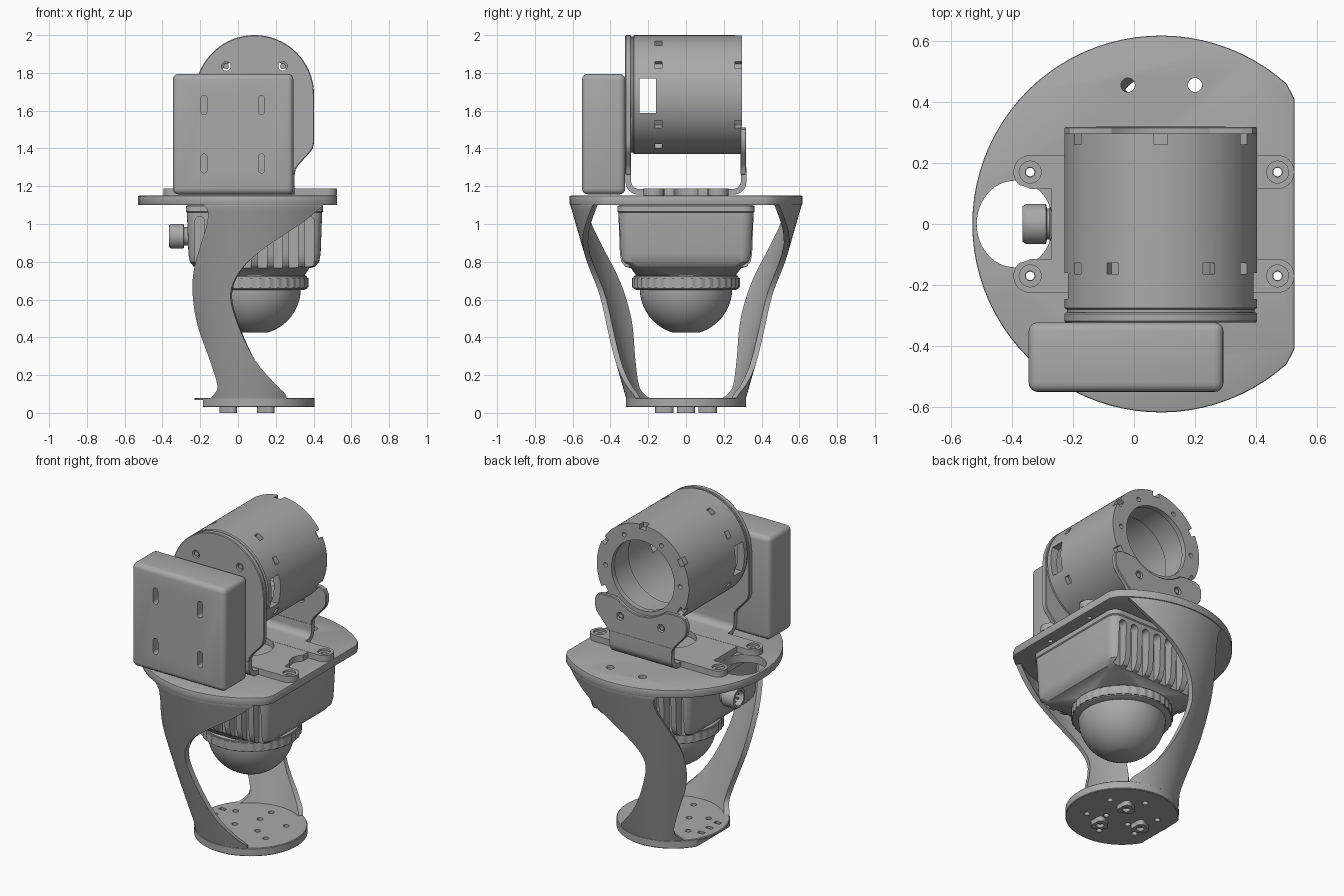
import bpy, bmesh
from math import sin, cos, pi, radians, sqrt
from mathutils import Matrix, Vector

if "Cube" in bpy.data.objects:
    bpy.data.objects.remove(bpy.data.objects["Cube"])

C = 0.0875          # shared centre line in x
HUB = 1.685         # drum axis height

grey = bpy.data.materials.new("plain grey")
grey.use_nodes = True
grey.diffuse_color = (0.4, 0.4, 0.4, 1)
grey.node_tree.nodes["Principled BSDF"].inputs["Base Color"].default_value = (0.4, 0.4, 0.4, 1)


# ---- helpers ----
def place(axis, pts, t):
    order = {"x": lambda a, b: (t, a, b), "y": lambda a, b: (a, t, b), "z": lambda a, b: (a, b, t)}
    return [order[axis](a, b) for a, b in pts]


def circle(a, b, r, n=64, rb=None):
    return [(a + r * cos(2 * pi * i / n), b + (rb or r) * sin(2 * pi * i / n)) for i in range(n)]


def arc(a, b, r, start, end, n=8):
    angles = [radians(start + (end - start) * i / n) for i in range(n + 1)]
    return [(a + r * cos(t), b + r * sin(t)) for t in angles]


def round_rect(a, b, ha, hb, r, n=6):
    pts = []
    for k, (sa, sb) in enumerate(((1, 1), (-1, 1), (-1, -1), (1, -1))):
        pts += arc(a + sa * (ha - r), b + sb * (hb - r), r, 90 * k, 90 * k + 90, n)
    return pts


def loft(bm, rings, closed=False):
    rows = [[bm.verts.new(p) for p in ring] for ring in rings]
    n = len(rows[0])
    for a, b in zip(rows, rows[1:] + rows[:1] if closed else rows[1:]):
        for i in range(n):
            bm.faces.new((a[i], a[(i + 1) % n], b[(i + 1) % n], b[i]))
    if not closed:
        bm.faces.new(rows[0])
        bm.faces.new(rows[-1])


def prism(bm, axis, pts, lo, hi):
    loft(bm, [place(axis, pts, lo), place(axis, pts, hi)])


def lathe(bm, axis, a, b, profile, closed=False, n=64):
    loft(bm, [place(axis, circle(a, b, r, n), t) for r, t in profile], closed)


def rod(bm, axis, a, b, r, lo, hi, n=24):
    prism(bm, axis, circle(a, b, r, n), lo, hi)


def block(bm, lo, hi):
    prism(bm, "z", [(lo[0], lo[1]), (hi[0], lo[1]), (hi[0], hi[1]), (lo[0], hi[1])], lo[2], hi[2])


def make(name, bm):
    bmesh.ops.recalc_face_normals(bm, faces=bm.faces)
    mesh = bpy.data.meshes.new(name)
    bm.to_mesh(mesh)
    bm.free()
    mesh.materials.append(grey)
    ob = bpy.data.objects.new(name, mesh)
    bpy.context.collection.objects.link(ob)
    return ob


def finish(name, bm, cuts=(), bevel=0, segments=2):
    ob = make(name, bm)
    bpy.ops.object.select_all(action="DESELECT")
    ob.select_set(True)
    bpy.context.view_layer.objects.active = ob
    if bevel:
        mod = ob.modifiers.new("bevel", "BEVEL")
        mod.width, mod.segments, mod.limit_method = bevel, segments, "ANGLE"
        mod.angle_limit = radians(50)
        bpy.ops.object.modifier_apply(modifier="bevel")
    for cut in cuts:
        cutter = make("cutter", cut)
        cutter.hide_render = True
        mod = ob.modifiers.new("cut", "BOOLEAN")
        mod.operation, mod.solver, mod.object = "DIFFERENCE", "EXACT", cutter
        mod.use_self = True
        bpy.ops.object.modifier_apply(modifier="cut")
        bpy.data.objects.remove(cutter)
    bpy.ops.object.shade_smooth_by_angle(angle=radians(30))
    return ob


# ---- base disc with bolt holes, cable notch and three feet ----
bm, cut = bmesh.new(), bmesh.new()
prism(bm, "z", circle(C, 0, 0.318, 96), 0.03, 0.08)
for i in range(6):
    t = pi / 3 * i + pi / 6
    rod(cut, "z", C + 0.2 * cos(t), 0.2 * sin(t), 0.017, 0.02, 0.1, 16)
    if i % 2:
        rod(cut, "z", C + 0.09 * cos(t), 0.09 * sin(t), 0.017, 0.02, 0.1, 16)
block(cut, (-0.4, -0.3, 0), (-0.185, 0.3, 0.068))
for y in (-0.08, 0, 0.08):
    block(cut, (-0.18, y - 0.012, 0.06), (-0.14, y + 0.012, 0.1))
finish("base_disc", bm, [cut], 0.004, 1)

bm, cut = bmesh.new(), bmesh.new()
for k in range(3):
    t = pi + 2 * pi / 3 * k
    x, y = C + 0.132 * cos(t), 0.132 * sin(t)
    ring = [(x + (0.046 + 0.007 * cos(3 * (a - t))) * cos(a), y + (0.046 + 0.007 * cos(3 * (a - t))) * sin(a))
            for a in [2 * pi * i / 36 for i in range(36)]]
    prism(bm, "z", ring, 0, 0.035)
    rod(cut, "z", x, y, 0.022, -0.01, 0.02)
finish("feet", bm, [cut])

# ---- swept legs: strips of a cone, as height, left edge, right edge ----
edges = [Vector(p) for p in (
    (1.13, -0.23, 0.475), (1.08, -0.165, 0.43), (1.0, -0.165, 0.33), (0.865, -0.205, 0.13),
    (0.75, -0.235, 0.01), (0.625, -0.24, -0.04), (0.466, -0.215, 0.0), (0.28, -0.15, 0.09),
    (0.15, -0.11, 0.2), (0.1, -0.125, 0.25), (0.05, -0.18, 0.26))]


def smooth_rows(pts, steps=4):
    rows = []
    for i in range(len(pts) - 1):
        p0, p1, p2, p3 = pts[max(i - 1, 0)], pts[i], pts[i + 1], pts[min(i + 2, len(pts) - 1)]
        for k in range(steps):
            t = k / steps
            rows.append(0.5 * (2 * p1 + (p2 - p0) * t + (2 * p0 - 5 * p1 + 4 * p2 - p3) * t ** 2
                               + (3 * p1 - p0 - 3 * p2 + p3) * t ** 3))
    return rows + [pts[-1]]


for name, side in (("front_leg", -1), ("back_leg", 1)):
    bm, rings = bmesh.new(), []
    for z, left, right in smooth_rows(edges):
        r = min(0.315 + (z - 0.07) * 0.289, 0.611)
        outer = [left + (right - left) * i / 12 - C for i in range(13)]
        outer = [(dx, side * sqrt(r * r - dx * dx)) for dx in outer]
        k = (r - 0.03) / r
        inner = [(dx * k, y * k) for dx, y in reversed(outer)]
        rings.append([(C + dx, y, z) for dx, y in outer + inner])
    loft(bm, rings)
    finish(name, bm)

# ---- deck: round plate with one flat side, cable opening and holes ----
bm, cut = bmesh.new(), bmesh.new()
prism(bm, "z", arc(C, 0, 0.617, 48, 312, 64) + [(0.525, -0.41), (0.525, 0.41)], 1.1, 1.15)
prism(cut, "z", circle(-0.39, 0, 0.125, 48, 0.142), 1, 1.3)
for y in (-0.455, 0.455):
    for x in (-0.02, 0.2):
        rod(cut, "z", x, y, 0.023, 1, 1.3)
ears = [(x, y) for x in (-0.34, 0.47) for y in (-0.17, 0.17)]
for x, y in ears:
    rod(cut, "z", x, y, 0.014, 1, 1.3, 16)
finish("deck", bm, [cut], 0.006)

# ---- bracket foot with four screw ears ----
bm, cut, bores = bmesh.new(), bmesh.new(), bmesh.new()
for y in (-0.17, 0.17):
    prism(bm, "z", round_rect(0.065, y, 0.46, 0.055, 0.054), 1.15, 1.188)
block(bm, (-0.27, -0.2, 1.15), (0.4, 0.2, 1.187))
prism(cut, "z", circle(-0.39, 0, 0.115, 48, 0.128), 1.1, 1.3)
prism(cut, "z", circle(0.5, 0, 0.13, 48, 0.1), 1.1, 1.3)
rod(cut, "z", C, 0, 0.13, 1.1, 1.3, 48)
for x, y in ears:
    rod(cut, "z", x, y, 0.016, 1.1, 1.3)
    rod(bores, "z", x, y, 0.036, 1.176, 1.3)
finish("bracket_foot", bm, [cut, bores])

# ---- bent strips joining the foot to both upright walls ----
bm = bmesh.new()
for s in (-1, 1):
    y = 0.25
    outer = [(s * a, b) for a, b in [(0.13, 1.155)] + arc(y, 1.225, 0.07, -90, 0) + [(0.32, 1.3)]]
    inner = [(s * a, b) for a, b in [(0.29, 1.3)] + arc(y, 1.225, 0.04, 0, -90) + [(0.13, 1.185)]]
    prism(bm, "x", outer + inner, C - 0.212, C + 0.212)
finish("bracket_bends", bm)


# ---- upright walls, mirrored half outlines ----
def wall(name, half, lo, hi, screws):
    bm, cut = bmesh.new(), bmesh.new()
    outline = [(C + x, z) for x, z in half] + [(C - x, z) for x, z in reversed(half) if x > 0]
    prism(bm, "y", outline, lo, hi)
    for x, z in screws:
        lathe(cut, "y", C + x, z, [(0.024, lo - 0.02), (0.024, hi + 0.02)], n=20)
    finish(name, bm, [cut], 0.004, 1)
    bm = bmesh.new()
    for x, z in screws:
        lathe(bm, "y", C + x, z, [(0.016, lo + 0.006), (0.016, hi - 0.006)], n=6)
    finish(name + "_screws", bm)


shoulder = [(0.315, 1.43), (0.308, 1.4), (0.29, 1.375), (0.235, 1.315), (0.218, 1.29), (0.212, 1.26)]
top_arc = [(x, HUB + z) for x, z in arc(0, 0, 0.315, 90, 0, 24)]
top_arc[0] = (0, HUB + 0.315)
wall("front_wall", top_arc + shoulder, -0.322, -0.29, [(s * 0.15, HUB + t * 0.15) for s in (-1, 1) for t in (-1, 1)])
saddle = [(0, HUB - 0.24)] + arc(0, HUB, 0.24, -80, -48, 5)
wall("back_wall", saddle + [(0.2, 1.512), (0.27, 1.512), (0.3, 1.5), (0.315, 1.47)] + shoulder,
     0.288, 0.318, [(s * 0.14, 1.405) for s in (-1, 1)])

# ---- hollow drum with side windows and rim notches ----
bm, slots, holes = bmesh.new(), bmesh.new(), bmesh.new()
lathe(bm, "y", C, HUB, [(0.307, -0.292), (0.307, -0.28), (0.315, -0.275), (0.315, 0.297), (0.215, 0.297),
                        (0.215, 0.265), (0.235, 0.255), (0.235, 0.1), (0.27, 0.09), (0.27, -0.292)], True, 96)
block(holes, (-0.4, -0.245, 1.588), (0.6, -0.16, 1.77))
for i in range(12):
    a = pi / 6 * i
    spots = [(-0.145, 0.018)] if i % 3 else []
    spots += [(0.285, 0.025)] if i % 2 else []
    for y, half in spots:
        turn = Matrix.Rotation(-a, 4, "Y")
        part = bmesh.new()
        block(part, (0.285, y - half, -0.022), (0.35, y + half, 0.022))
        part.transform(Matrix.Translation((C, 0, HUB)) @ turn)
        tmp = bpy.data.meshes.new("slot")
        part.to_mesh(tmp)
        part.free()
        slots.from_mesh(tmp)
        bpy.data.meshes.remove(tmp)
    if i % 2 == 0:
        rod(holes, "y", C + 0.255 * cos(a), HUB + 0.255 * sin(a), 0.014, 0.27, 0.35, 16)
finish("drum", bm, [slots, holes])

# ---- front box with four slots ----
bm, cut = bmesh.new(), bmesh.new()
block(bm, (-0.345, -0.55, 1.157), (0.293, -0.322, 1.795))
for x in (-0.18, 0.125):
    for z in (1.32, 1.63):
        prism(cut, "y", round_rect(x, z, 0.016, 0.05, 0.0155), -0.6, -0.5)
finish("front_box", bm, [cut], 0.03, 4)

# ---- sensor housing with cooling slots on both finned sides ----
bm, cut = bmesh.new(), bmesh.new()
levels = [(1.102, 0.345, 0.06), (1.095, 0.362, 0.06), (1.065, 0.364, 0.06), (1.06, 0.358, 0.06),
          (0.84, 0.35, 0.06), (0.8, 0.342, 0.06), (0.775, 0.322, 0.07), (0.765, 0.29, 0.1), (0.715, 0.255, 0.25)]
loft(bm, [place("z", round_rect(C, 0, h, h, r), z) for z, h, r in levels])
for s in (-1, 1):
    for i in range(8):
        prism(cut, "y", round_rect(C + (i - 3.5) * 0.083, 0.87, 0.024, 0.17, 0.0235), *sorted((s * 0.3, s * 0.5)))
finish("sensor_housing", bm, [cut])

# ---- knurled ring and dome ----
bm = bmesh.new()
ring = [(0.286 if (i // 2) % 2 else 0.28, 2 * pi * i / 144) for i in range(144)]
prism(bm, "z", [(C + r * cos(a), r * sin(a)) for r, a in ring], 0.665, 0.715)
lathe(bm, "z", C, 0, [(0.26, 0.65), (0.278, 0.658), (0.278, 0.722), (0.25, 0.74)])
finish("knurled_ring", bm)
bm = bmesh.new()
lathe(bm, "z", C, 0, [(0.245, 0.67)] + [(r, z) for r, z in arc(0, 0.66, 0.245, 0, -74, 16)])
finish("dome", bm)

# ---- cable connector with pins ----
bm = bmesh.new()
lathe(bm, "x", 0, 0.935, [(0.05, -0.25), (0.05, -0.285), (0.066, -0.288), (0.066, -0.352), (0.058, -0.365),
                          (0.045, -0.365), (0.045, -0.31)], n=40)
for i in range(5):
    rod(bm, "x", 0.024 * cos(i * 2 * pi / 5), 0.935 + 0.024 * sin(i * 2 * pi / 5), 0.006, -0.345, -0.3, 10)
finish("connector", bm)
